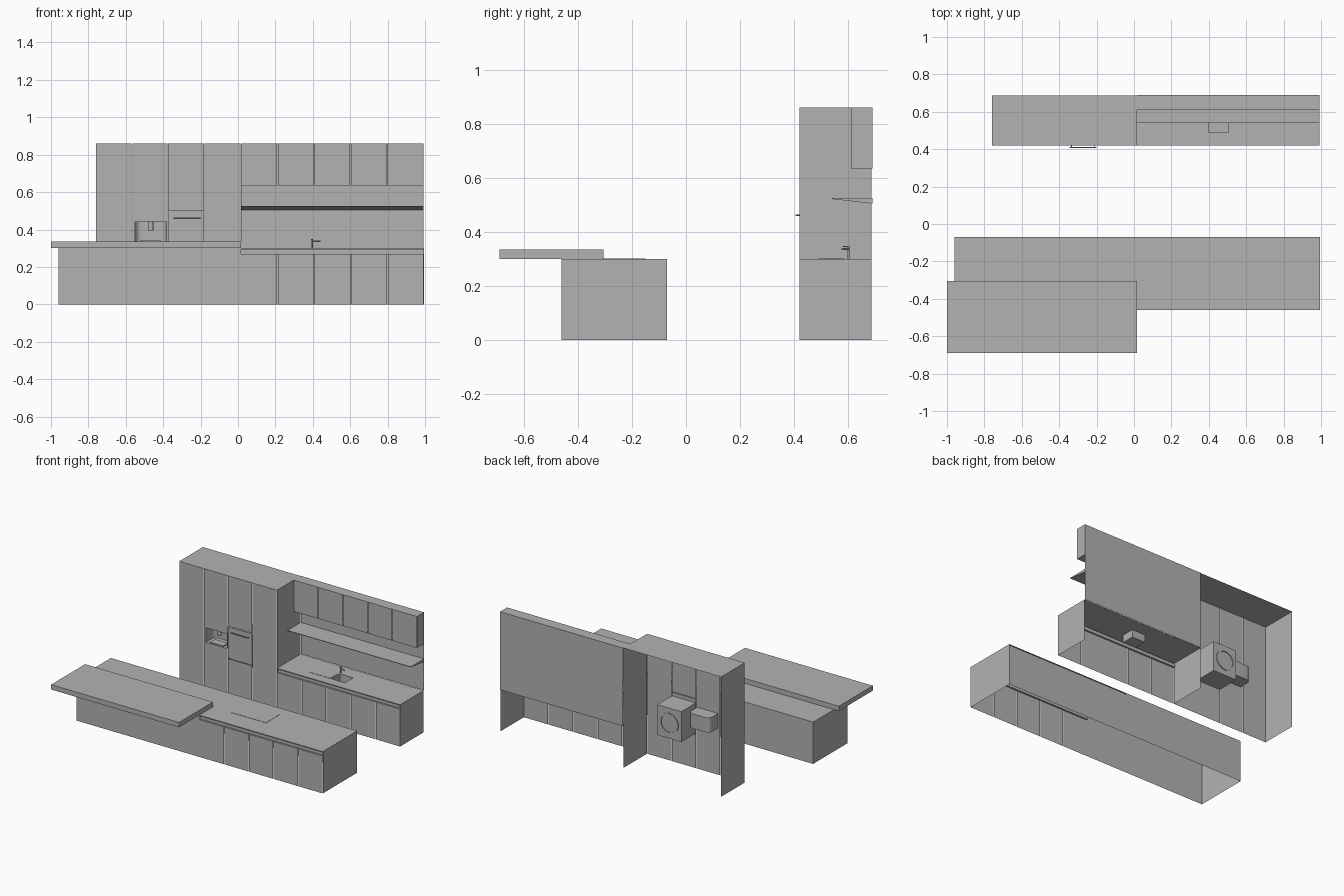
import bpy, bmesh, math
from mathutils import Vector

if "Cube" in bpy.data.objects:
    bpy.data.objects.remove(bpy.data.objects["Cube"])

grey = bpy.data.materials.new("warm_grey")
grey.diffuse_color = (0.45, 0.45, 0.45, 1)
grey.use_nodes = True
grey.node_tree.nodes["Principled BSDF"].inputs["Base Color"].default_value = grey.diffuse_color


def finish(name, bm, smooth=False):
    bmesh.ops.remove_doubles(bm, verts=bm.verts, dist=1e-5)
    me = bpy.data.meshes.new(name)
    bm.to_mesh(me)
    bm.free()
    me.materials.append(grey)
    ob = bpy.data.objects.new(name, me)
    bpy.context.collection.objects.link(ob)
    if smooth:
        bpy.ops.object.select_all(action='DESELECT')
        ob.select_set(True)
        bpy.context.view_layer.objects.active = ob
        bpy.ops.object.shade_smooth_by_angle(angle=math.radians(35))
    return ob


def face(bm, pts):
    return bm.faces.new([bm.verts.new(p) for p in pts])


def rect(bm, axis, at, a0, a1, b0, b1, flip=False):
    """Flat panel at a fixed x, y or z; outward is +axis unless flipped."""
    quad = [(a0, b0), (a1, b0), (a1, b1), (a0, b1)]
    if axis == 'x':
        pts = [(at, a, b) for a, b in quad]
    elif axis == 'y':
        pts = [(a, at, b) for a, b in reversed(quad)]
    else:
        pts = [(a, b, at) for a, b in quad]
    face(bm, pts[::-1] if flip else pts)


def shell(name, x0, x1, y0, y1, z0, z1, skip=""):
    """Box from panels; skip lists open sides: l r f b (bottom d, top u)."""
    bm = bmesh.new()
    for key, ax, at, r, fl in (("l", 'x', x0, (y0, y1, z0, z1), True), ("r", 'x', x1, (y0, y1, z0, z1), False),
                               ("f", 'y', y0, (x0, x1, z0, z1), True), ("b", 'y', y1, (x0, x1, z0, z1), False),
                               ("d", 'z', z0, (x0, x1, y0, y1), True), ("u", 'z', z1, (x0, x1, y0, y1), False)):
        if key not in skip:
            rect(bm, ax, at, *r, flip=fl)
    return finish(name, bm)


def sweep(name, pts, x0, x1, closed=False):
    """Side profile of (y, z) points extruded along x."""
    bm = bmesh.new()
    n = len(pts)
    for i in range(n if closed else n - 1):
        (ya, za), (yb, zb) = pts[i], pts[(i + 1) % n]
        face(bm, [(x0, ya, za), (x0, yb, zb), (x1, yb, zb), (x1, ya, za)])
    if closed:
        face(bm, [(x0, y, z) for y, z in reversed(pts)])
        face(bm, [(x1, y, z) for y, z in pts])
        bmesh.ops.recalc_face_normals(bm, faces=bm.faces)
    return finish(name, bm)


def doors(name, x0, x1, y, z0, z1, count, gap=0.004):
    bm = bmesh.new()
    w = (x1 - x0) / count
    for i in range(count):
        rect(bm, 'y', y, x0 + i * w + gap / 2, x0 + (i + 1) * w - gap / 2, z0, z1, flip=True)
    return finish(name, bm)


def tube(name, a, b, r, sides=16):
    a, b = Vector(a), Vector(b)
    bm = bmesh.new()
    bmesh.ops.create_cone(bm, cap_ends=True, segments=sides, radius1=r, radius2=r, depth=(b - a).length)
    rot = (b - a).to_track_quat('Z', 'Y').to_matrix()
    for v in bm.verts:
        v.co = rot @ v.co + (a + b) / 2
    return finish(name, bm, True)


def frame(bm, x0, x1, y0, y1, z, hx0, hx1, hy0, hy1):
    """Horizontal plate with a rectangular hole."""
    rect(bm, 'z', z, x0, hx0, y0, y1)
    rect(bm, 'z', z, hx1, x1, y0, y1)
    rect(bm, 'z', z, hx0, hx1, y0, hy0)
    rect(bm, 'z', z, hx0, hx1, hy1, y1)


MID, END, TOP = 0.015, 0.993, 0.86
FRONT, BACK = 0.42, 0.687


def groove(front, s=1):
    return [(front, 0.30), (front, 0.293), (front + s * 0.012, 0.293),
            (front + s * 0.012, 0.268), (front, 0.268)]


# Island: carcass open underneath, door fronts, finger grooves, hob
shell("island_body", -0.96, 0.995, -0.46, -0.07, 0, 0.30, "fbd")
shell("island_plain_panel", -0.96, MID, -0.46, -0.07, 0, 0.30, "lrud")
doors("island_doors", MID, 0.995, -0.46, 0, 0.268, 5)
sweep("island_groove", groove(-0.46), MID, 0.995)
sweep("island_back_groove", [(-0.07, 0), (-0.07, 0.288), (-0.076, 0.288), (-0.076, 0.296),
                             (-0.07, 0.296), (-0.07, 0.30)], MID, 0.995)
shell("hob", 0.16, 0.44, -0.31, -0.15, 0.3, 0.302, "d")
shell("breakfast_slab", -1.0, MID, -0.69, -0.305, 0.30, 0.335)

# Tall cupboard block, open at back and bottom
shell("tall_body", -0.76, MID, FRONT, BACK, 0, TOP, "fbd")
c = [-0.76, -0.567, -0.375, -0.18, MID]
g = 0.002
doors("tall_left_door", c[0], c[1], FRONT, 0, TOP, 1)
doors("tall_right_door", c[3], c[4], FRONT, 0, TOP, 1)
nx0, nx1, nz0, nz1 = -0.55, -0.382, 0.335, 0.44
bm = bmesh.new()
for r in ((c[1] + g, c[2] - g, 0, nz0), (c[1] + g, c[2] - g, nz1, TOP),
          (c[1] + g, nx0, nz0, nz1), (nx1, c[2] - g, nz0, nz1)):
    rect(bm, 'y', FRONT, *r, flip=True)
finish("coffee_column_front", bm)
bm = bmesh.new()
for z0, z1 in ((0, 0.265), (0.268, 0.495), (0.499, TOP)):
    rect(bm, 'y', FRONT, c[2] + g, c[3] - g, z0, z1, flip=True)
finish("oven_column_front", bm)

# Coffee niche with rounded back corners, spout and drip tray
rad, deep = 0.035, 0.52
plan = [(nx0, FRONT)]
for cx, start in ((nx0 + rad, 180), (nx1 - rad, 90)):
    for k in range(7):
        t = math.radians(start - 15 * k)
        plan.append((cx + rad * math.cos(t), deep - rad + rad * math.sin(t)))
plan.append((nx1, FRONT))
bm = bmesh.new()
for (xa, ya), (xb, yb) in zip(plan, plan[1:]):
    face(bm, [(xa, ya, nz0), (xa, ya, nz1), (xb, yb, nz1), (xb, yb, nz0)])
face(bm, [(x, y, nz0) for x, y in reversed(plan)])
face(bm, [(x, y, nz1) for x, y in plan])
finish("coffee_niche", bm, True)
tube("coffee_spout", (-0.467, 0.455, 0.395), (-0.467, 0.455, 0.44), 0.014)
shell("drip_tray", -0.52, -0.415, 0.425, 0.48, nz0, nz0 + 0.008, "d")

# Oven housing, fan ring and handle
shell("oven_housing", c[2] + g, c[3] - g, FRONT, 0.585, 0.25, 0.468, "f")
bm = bmesh.new()
mx, mz = (c[2] + c[3]) / 2, 0.36
rings = []
for r, y in ((0.072, 0.585), (0.072, 0.591), (0.064, 0.591), (0.064, 0.585)):
    rings.append([(mx + r * math.cos(k * math.pi / 16), y, mz + r * math.sin(k * math.pi / 16)) for k in range(32)])
for a, b in zip(rings, rings[1:]):
    for k in range(32):
        j = (k + 1) % 32
        face(bm, [a[k], b[k], b[j], a[j]])
finish("oven_fan_ring", bm, True)
tube("oven_handle", (-0.345, 0.408, 0.462), (-0.2, 0.408, 0.462), 0.003, 10)
for x in (-0.335, -0.21):
    tube("handle_post", (x, 0.408, 0.462), (x, FRONT, 0.462), 0.0025, 8)

# Wall base unit with worktop cut out for the sink
shell("base_sides", MID, END, FRONT, BACK, 0, 0.30, "fbdu")
doors("base_doors", MID, END, FRONT, 0, 0.268, 5)
sweep("base_groove", groove(FRONT), MID, END)
sx0, sx1, sy0, sy1 = 0.40, 0.505, 0.49, 0.585
bm = bmesh.new()
frame(bm, MID, END, FRONT, BACK, 0.30, sx0, sx1, sy0, sy1)
finish("worktop", bm)
shell("sink_bowl", sx0, sx1, sy0, sy1, 0.245, 0.30, "u")
tube("sink_drain", (0.4525, 0.54, 0.245), (0.4525, 0.54, 0.247), 0.012)
shell("sink_drainer", 0.225, 0.39, 0.49, 0.585, 0.30, 0.302, "d")

# Tap
tube("tap_column", (0.395, 0.60, 0.30), (0.395, 0.60, 0.348), 0.005)
tube("tap_spout", (0.395, 0.60, 0.337), (0.44, 0.578, 0.337), 0.004)
tube("tap_lever", (0.395, 0.60, 0.346), (0.395, 0.58, 0.346), 0.0025, 8)

# Back panel, tapered shelf and upper cupboards
bm = bmesh.new()
rect(bm, 'y', 0.69, MID, END, 0.30, TOP)
finish("back_panel", bm)
sweep("shelf", [(0.54, 0.522), (0.69, 0.505), (0.69, 0.526), (0.54, 0.526)], MID, END, True)
shell("upper_cupboard", MID, END, 0.61, 0.69, 0.635, TOP, "fb")
doors("upper_doors", MID, END, 0.61, 0.635, TOP, 5)
